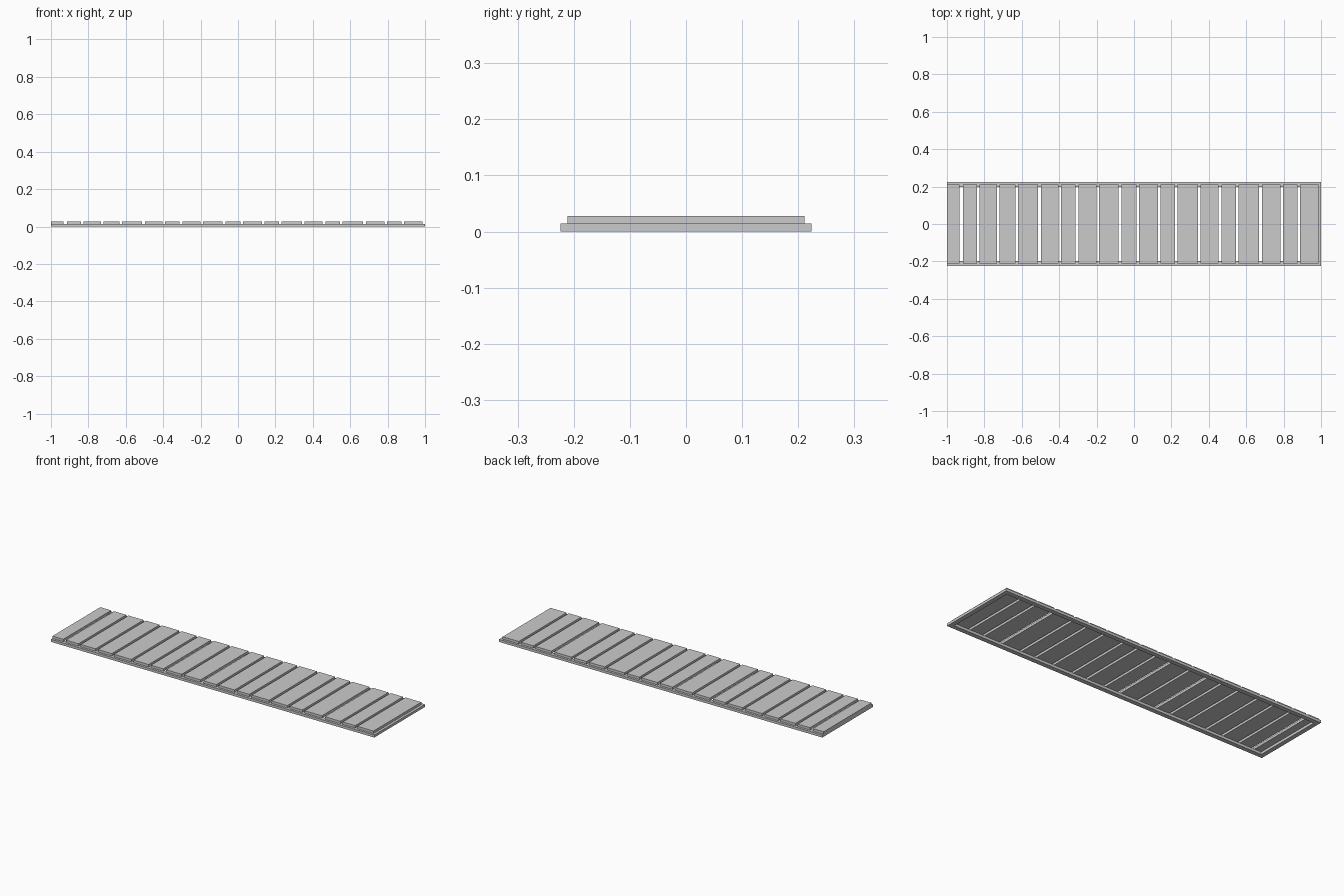
import bpy
import bmesh

if "Cube" in bpy.data.objects:
    bpy.data.objects.remove(bpy.data.objects["Cube"])


def box(name, x0, x1, y0, y1, z0, z1):
    """Axis-aligned box from its limits."""
    bm = bmesh.new()
    bmesh.ops.create_cube(bm, size=1)
    for v in bm.verts:
        v.co = (x1 if v.co.x > 0 else x0,
                y1 if v.co.y > 0 else y0,
                z1 if v.co.z > 0 else z0)
    mesh = bpy.data.meshes.new(name)
    bm.to_mesh(mesh)
    bm.free()
    obj = bpy.data.objects.new(name, mesh)
    bpy.context.collection.objects.link(obj)
    return obj


HALF_Y = 0.224     # half width of the frame
RIM = 0.025        # frame bar width
FRAME_H = 0.0142   # frame height
TOP = 0.0278       # top of the slats

# Open frame: two long rails and two end rails
for side, s in (("front", -1), ("back", 1)):
    y0, y1 = sorted((s * HALF_Y, s * (HALF_Y - RIM)))
    box(side + "_rail", -1, 1, y0, y1, 0, FRAME_H)
for side, s in (("left", -1), ("right", 1)):
    x0, x1 = sorted((s, s * (1 - RIM)))
    box(side + "_end_rail", x0, x1, -HALF_Y + RIM, HALF_Y - RIM, 0, FRAME_H)

# Uneven slats, separated by open gaps at these centres
gaps = [-.924, -.832, -.726, -.626, -.505, -.398, -.305, -.194, -.075,
        .021, .134, .225, .348, .460, .553, .676, .789, .880]
wide = {-.924, -.305, -.075, .676}
start = -1.0
for i, g in enumerate(gaps + [None]):
    half = 0.009 if g in wide else 0.007
    end = 0.986 if g is None else g - half
    box(f"slat_{i + 1}", start, end, -0.2115, 0.2115, FRAME_H, TOP)
    if g is not None:
        start = g + half
